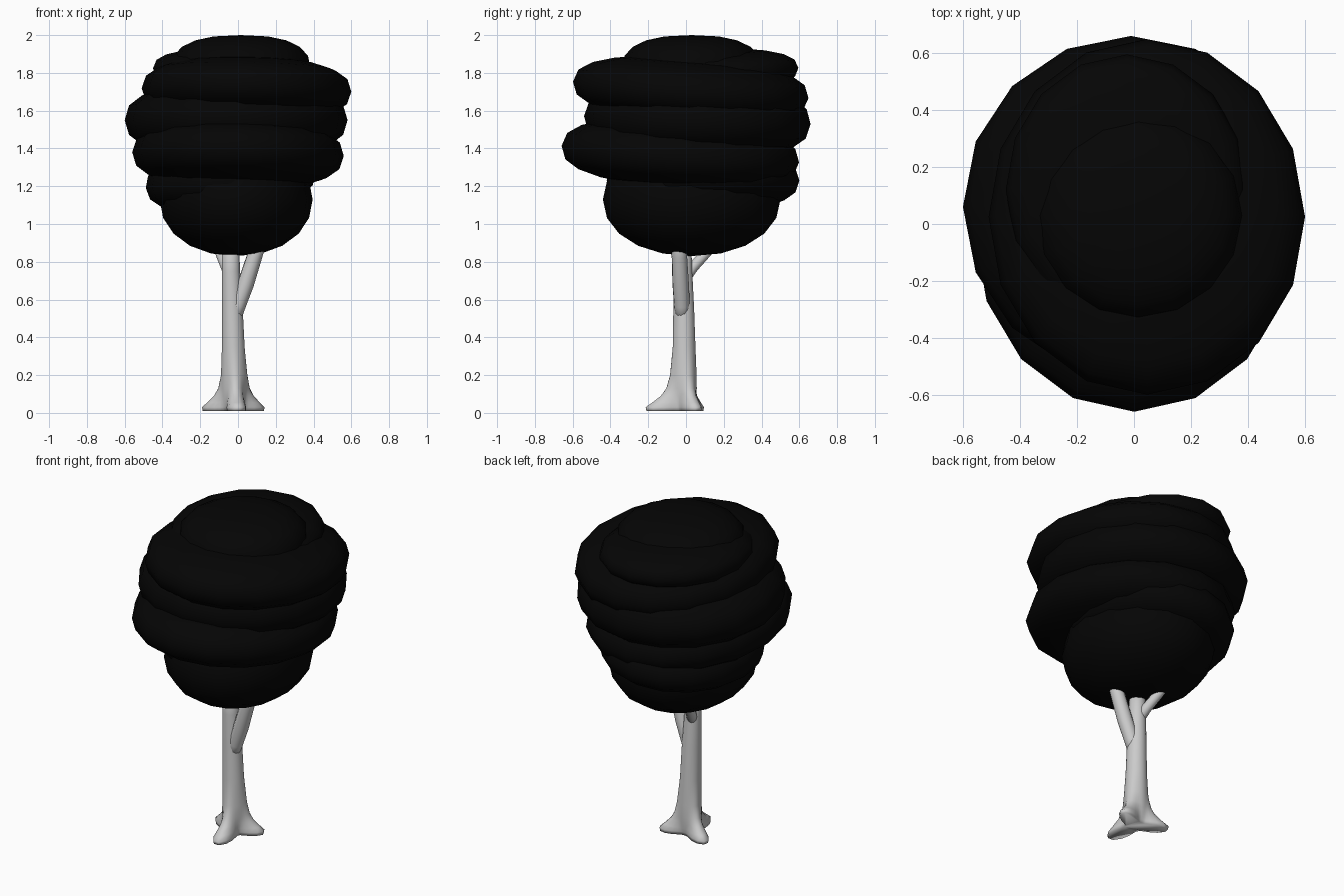
import bpy, bmesh, math
from mathutils import Vector, Matrix, Euler

cube = bpy.data.objects.get("Cube")
if cube:
    bpy.data.objects.remove(cube, do_unlink=True)


def material(name, rgb):
    m = bpy.data.materials.new(name)
    m.use_nodes = True
    m.diffuse_color = (*rgb, 1)
    m.node_tree.nodes["Principled BSDF"].inputs["Base Color"].default_value = (*rgb, 1)
    return m


BARK = material("pale grey bark", (0.6, 0.6, 0.6))
LEAF = material("near black leaves", (0.0015, 0.0015, 0.0015))


def finish(name, bm, mat):
    bmesh.ops.recalc_face_normals(bm, faces=bm.faces)
    mesh = bpy.data.meshes.new(name)
    bm.to_mesh(mesh)
    bm.free()
    mesh.materials.append(mat)
    mesh.shade_smooth()
    obj = bpy.data.objects.new(name, mesh)
    bpy.context.collection.objects.link(obj)
    return obj


def loft(name, rings, mat):
    """Skin a list of equal-length point rings and cap both ends."""
    bm = bmesh.new()
    rows = [[bm.verts.new(p) for p in ring] for ring in rings]
    n = len(rows[0])
    for a, b in zip(rows, rows[1:]):
        for i in range(n):
            j = (i + 1) % n
            bm.faces.new((a[i], a[j], b[j], b[i]))
    bm.faces.new(rows[0])
    bm.faces.new(rows[-1])
    return finish(name, bm, mat)


def puff(name, centre, radii, tilt=(0, 0), full=0.8):
    """Squashed low-poly cushion; a smaller 'full' gives a boxier edge."""
    bm = bmesh.new()
    bmesh.ops.create_uvsphere(bm, u_segments=16, v_segments=10, radius=1)
    for v in bm.verts:
        flat = math.hypot(v.co.x, v.co.y)
        if flat > 1e-4:
            k = flat ** full / flat
            v.co.x *= k
            v.co.y *= k
        v.co.z = math.copysign(abs(v.co.z) ** full, v.co.z)
    turn = Euler((math.radians(tilt[0]), math.radians(tilt[1]), 0)).to_matrix().to_4x4()
    bm.transform(Matrix.Translation(centre) @ turn @ Matrix.Diagonal((*radii, 1)))
    return finish(name, bm, LEAF)


# Foliage cushions, stacked from the bottom up
puff("foliage_base", (-0.01, 0.03, 1.13), (0.405, 0.47, 0.3), full=0.95)
puff("foliage_lower_ledge", (-0.04, 0.09, 1.23), (0.45, 0.51, 0.16), (0, -5))
puff("foliage_wide_lower", (0.0, -0.03, 1.37), (0.56, 0.63, 0.18), (-4, 1))
puff("foliage_wide_middle", (-0.01, 0.06, 1.55), (0.59, 0.6, 0.2), (-2, 0))
puff("foliage_wide_upper", (0.045, 0.025, 1.71), (0.555, 0.625, 0.17), (-4, 1))
puff("foliage_upper_ledge", (-0.025, 0.12, 1.81), (0.425, 0.475, 0.115), (2, 2))
puff("foliage_cap", (0.015, 0.03, 1.82), (0.37, 0.37, 0.18))

# Trunk with three flared roots: (direction in degrees, reach)
ROOTS = [(-84, 0.21), (153, 0.19), (25, 0.175)]
# Trunk levels: height, centre x, centre y, radius, root strength
LEVELS = [(0.01, -0.02, -0.01, 0.055, 0.97), (0.03, -0.02, -0.01, 0.06, 1.0),
          (0.055, -0.02, -0.01, 0.063, 0.75), (0.09, -0.02, -0.01, 0.065, 0.42),
          (0.13, -0.02, -0.01, 0.067, 0.2), (0.2, -0.02, -0.01, 0.066, 0.06),
          (0.35, -0.025, -0.01, 0.06, 0), (0.55, -0.03, -0.012, 0.055, 0),
          (0.75, -0.037, -0.015, 0.048, 0), (1.0, -0.04, -0.018, 0.042, 0)]
SIDES = 36


def trunk_ring(z, cx, cy, radius, strength):
    ring = []
    for i in range(SIDES):
        a = math.tau * i / SIDES
        r = radius
        for direction, reach in ROOTS:
            lobe = max(0, math.cos(a - math.radians(direction))) ** 9
            r += lobe * strength * (reach - radius)
        ring.append((cx + r * math.cos(a), cy + r * math.sin(a), z))
    return ring


loft("trunk", [trunk_ring(*level) for level in LEVELS], BARK)


def branch(name, path, radii):
    rings = []
    for i, p in enumerate(path):
        along = Vector(path[min(i + 1, len(path) - 1)]) - Vector(path[max(i - 1, 0)])
        q = along.to_track_quat("Z", "Y")
        rings.append([Vector(p) + q @ Vector((radii[i] * math.cos(t), radii[i] * math.sin(t), 0))
                      for t in (math.tau * k / 12 for k in range(12))])
    loft(name, rings, BARK)


# Branches reaching into the foliage
branch("left_branch", [(-0.025, -0.018, 0.48), (0.0, -0.022, 0.57), (0.04, -0.028, 0.68),
                       (0.088, -0.035, 0.83), (0.14, -0.04, 1.0)],
       [0.036, 0.042, 0.044, 0.041, 0.036])
branch("back_branch", [(-0.04, -0.01, 0.7), (-0.06, 0.035, 0.77), (-0.09, 0.1, 0.84), (-0.13, 0.2, 0.95)],
       [0.028, 0.03, 0.028, 0.024])
